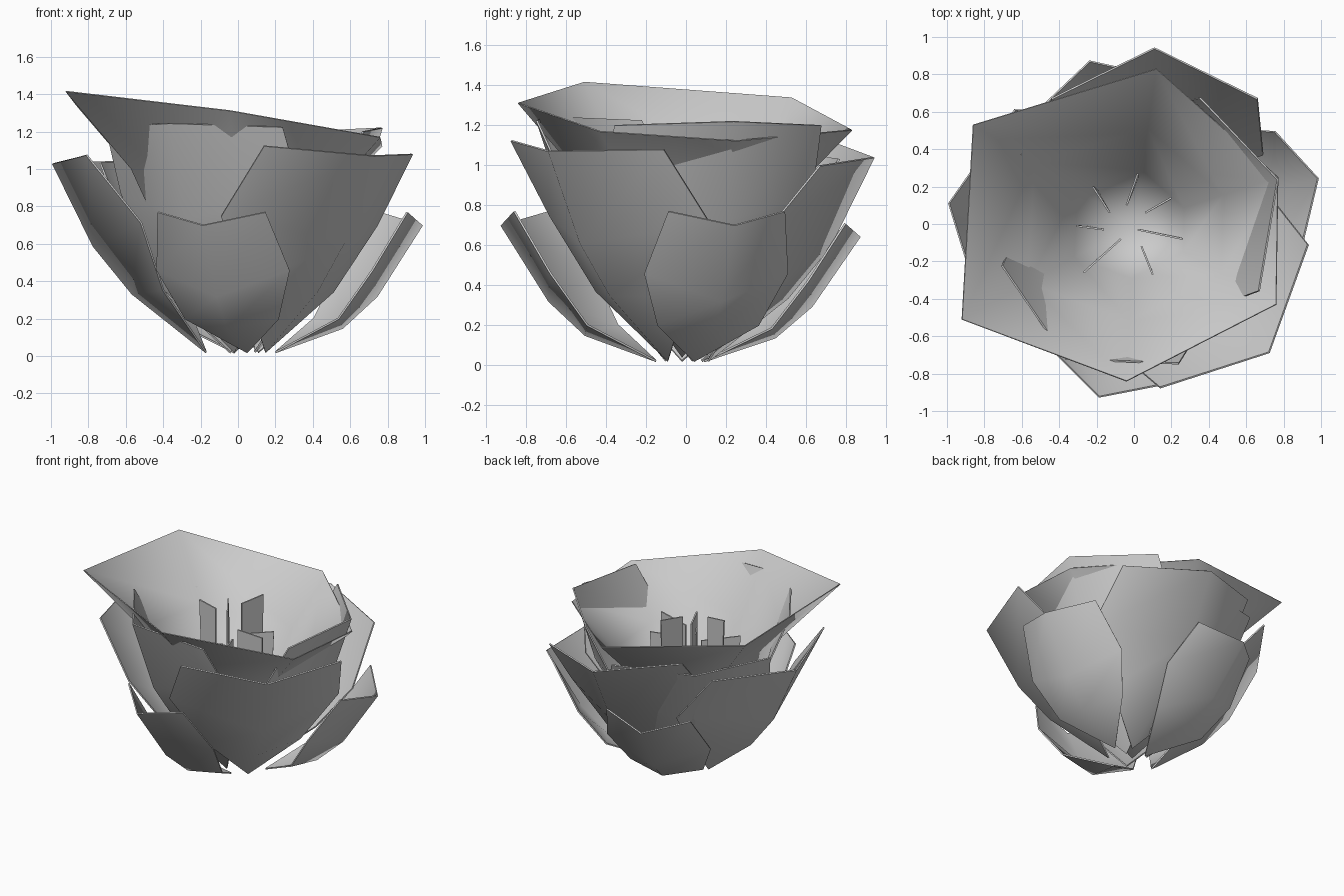
import bpy, bmesh, math
from mathutils import Vector

cube = bpy.data.objects.get("Cube")
if cube:
    bpy.data.objects.remove(cube, do_unlink=True)

grey = bpy.data.materials.new("plain grey")
grey.use_nodes = True
COLOUR = (0.6, 0.6, 0.6, 1)
grey.diffuse_color = COLOUR
grey.node_tree.nodes["Principled BSDF"].inputs["Base Color"].default_value = COLOUR


def finish(name, verts, faces, thickness):
    """Make a mesh sheet, thicken it and shade it smooth with sharp rims."""
    mesh = bpy.data.meshes.new(name)
    mesh.from_pydata(verts, [], faces)
    bm = bmesh.new()
    bm.from_mesh(mesh)
    bmesh.ops.recalc_face_normals(bm, faces=bm.faces)
    bm.to_mesh(mesh)
    bm.free()
    mesh.materials.append(grey)
    obj = bpy.data.objects.new(name, mesh)
    bpy.context.collection.objects.link(obj)
    bpy.ops.object.select_all(action="DESELECT")
    obj.select_set(True)
    bpy.context.view_layer.objects.active = obj
    mod = obj.modifiers.new("thickness", "SOLIDIFY")
    mod.thickness, mod.offset = thickness, 0
    bpy.ops.object.modifier_apply(modifier=mod.name)
    bpy.ops.object.shade_smooth_by_angle(angle=math.radians(60))


def petal(name, rows, tip, angle, z_scale=1.0, roll=0.0):
    """Cupped petal; each row is (rib reach, rib z, edge reach, edge z, half width)."""
    a = math.radians(angle)
    out, side = Vector((math.cos(a), math.sin(a), 0)), Vector((-math.sin(a), math.cos(a), 0))
    base = Vector((tip[0], tip[1], 0))
    up = Vector((0, 0, z_scale))
    side.z = roll
    verts = [base + up * 0.02]
    for rib, rib_z, edge, edge_z, half in rows:
        verts += [base + out * edge - side * half + up * edge_z,
                  base + out * rib + up * rib_z,
                  base + out * edge + side * half + up * edge_z]
    faces = [(0, 2, 1), (0, 3, 2)]
    for r in range(len(rows) - 1):
        for c in (1, 2):
            i = r * 3 + c
            faces.append((i, i + 1, i + 4, i + 3))
    finish(name, verts, faces, 0.01)


# Three tiers of petals
outer = [(.37, .15, .28, .20, .26), (.56, .32, .44, .46, .37), (.81, .70, .65, .77, .30)]
middle = [(.40, .34, .18, .35, .33), (.61, .60, .26, .71, .58), (.83, 1.05, .56, 1.08, .55)]
inner = [(.34, .38, .15, .45, .40), (.55, .72, .25, .85, .55), (.71, 1.22, .44, 1.20, .54)]

petal("outer_petal_front", outer, (.05, -.15), 253)
petal("outer_petal_left", outer, (.20, .04), 14.5)
petal("outer_petal_back", outer, (-.02, .09), 105.5, .92)
petal("middle_petal_front", middle, (.146, -.09), -46, 1.02, -.04)
petal("middle_petal_right", middle, (-.17, -.02), 171, .98, .03)
petal("middle_petal_back", middle, (.11, .11), 90, .99, .13)
petal("inner_petal_left", inner, (.09, .03), 17)
petal("inner_petal_front", inner, (-.02, -.10), 241, 1.02)
petal("inner_petal_back", inner, (-.04, .08), 131, .86)

# Central six-sided bowl with a tilted rim
rim = [(-.92, -.51), (-.04, -.84), (.76, -.43), (.77, .25), (.12, .83), (-.86, .53)]
bowl = [Vector((0, -.02, .04))]
for scale, height in ((.35, .40), (.62, .90), (1.0, 1.25)):
    for x, y in rim:
        tilt = (-.143 * x - .067 * y) * scale
        bowl.append(Vector((x * scale, y * scale, height + tilt)))
faces = [(0, 1 + i, 1 + (i + 1) % 6) for i in range(6)]
for ring in (0, 6):
    for i in range(6):
        a, b = 1 + ring + i, 1 + ring + (i + 1) % 6
        faces.append((a, b, b + 6, a + 6))
finish("inner_bowl", bowl, faces, 0.006)

# Upright stamens standing in the bowl: inner end, outer end, top height
stamens = [((-.13, .06), (-.22, .20), 1.12), ((-.04, .10), (.02, .27), 1.19),
           ((.06, .06), (.20, .14), 1.01), ((.02, -.03), (.26, -.08), 1.06),
           ((.04, -.12), (.10, -.27), 1.03), ((-.07, -.08), (-.27, -.26), .95),
           ((-.16, -.03), (-.31, -.01), 1.17)]
for n, (near, far, top) in enumerate(stamens):
    p, q = Vector((*near, 0)), Vector((*far, 0))
    up = Vector((0, 0, 1))
    sheet = [p + up * .3, q * .9 + up * .38, q + up * top, p + up * (top - .02)]
    finish("stamen_%d" % (n + 1), sheet, [(0, 1, 2, 3)], 0.01)
